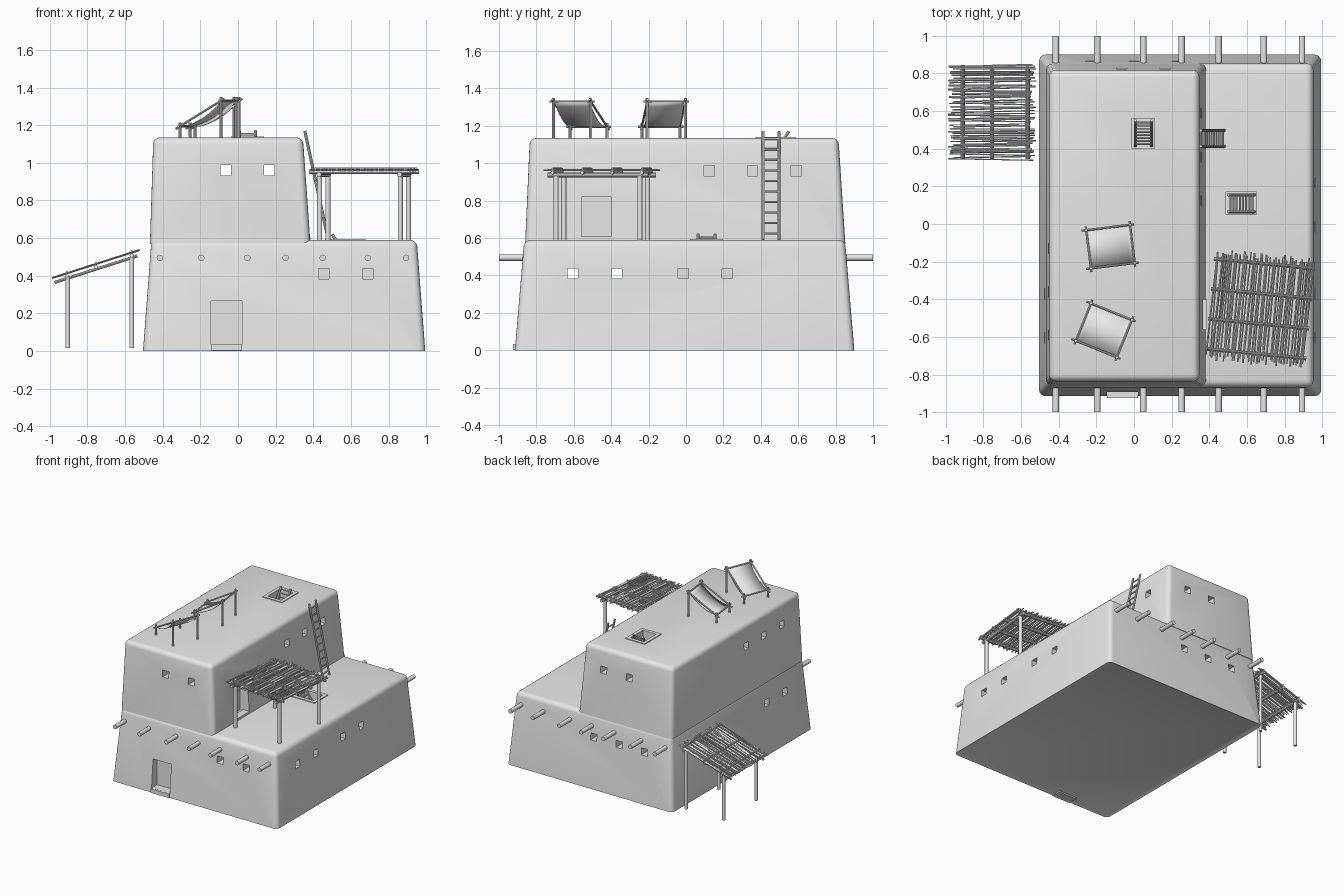
import bpy, bmesh, math, random
from mathutils import Vector, Matrix

random.seed(4)
if "Cube" in bpy.data.objects:
    bpy.data.objects.remove(bpy.data.objects["Cube"])

clay = bpy.data.materials.new("clay_grey")
clay.use_nodes = True
clay.diffuse_color = (0.8, 0.8, 0.8, 1)
clay.node_tree.nodes["Principled BSDF"].inputs["Base Color"].default_value = (0.8, 0.8, 0.8, 1)


def finish(name, bm, angle=40):
    bmesh.ops.recalc_face_normals(bm, faces=bm.faces)
    mesh = bpy.data.meshes.new(name)
    bm.to_mesh(mesh)
    bm.free()
    mesh.materials.append(clay)
    ob = bpy.data.objects.new(name, mesh)
    bpy.context.collection.objects.link(ob)
    smooth(ob, angle)
    return ob


def smooth(ob, angle=40):
    bpy.ops.object.select_all(action='DESELECT')
    ob.select_set(True)
    bpy.context.view_layer.objects.active = ob
    bpy.ops.object.shade_smooth_by_angle(angle=math.radians(angle))


def box(bm, centre, size):
    m = Matrix.Translation(centre) @ Matrix.Diagonal((*size, 1))
    bmesh.ops.create_cube(bm, size=1, matrix=m)


def rod(bm, a, b, r, sides=8):
    a, b = Vector(a), Vector(b)
    turn = (b - a).to_track_quat('Z', 'Y').to_matrix().to_4x4()
    bmesh.ops.create_cone(bm, cap_ends=True, segments=sides, radius1=r, radius2=r,
                          depth=(b - a).length, matrix=Matrix.Translation((a + b) / 2) @ turn)


def cut(ob, boxes):
    bm = bmesh.new()
    for centre, size in boxes:
        box(bm, centre, size)
    cutter = finish("cutter", bm)
    cutter.hide_render = True
    mod = ob.modifiers.new("openings", 'BOOLEAN')
    mod.operation, mod.solver, mod.object = 'DIFFERENCE', 'EXACT', cutter
    bpy.context.view_layer.objects.active = ob
    bpy.ops.object.modifier_apply(modifier=mod.name)
    bpy.data.objects.remove(cutter)
    smooth(ob)


def block(name, base, top, z0, z1, inset=False):
    """Tapered adobe storey; base and top are (x0, x1, y0, y1)."""
    bm = bmesh.new()
    bmesh.ops.create_cube(bm, size=1)
    for v in bm.verts:
        s = top if v.co.z > 0 else base
        v.co = (s[v.co.x > 0], s[2 + (v.co.y > 0)], z1 if v.co.z > 0 else z0)
    edges = [e for e in bm.edges if max(v.co.z for v in e.verts) > z0 + 0.1]
    bmesh.ops.bevel(bm, geom=edges, offset=0.035, segments=4, profile=0.5, affect='EDGES')
    if inset:
        floor = [f for f in bm.faces if f.normal.z < -0.9]
        bmesh.ops.inset_region(bm, faces=floor, thickness=0.03, depth=0)
        for v in {v for f in floor for v in f.verts}:
            v.co.z += 0.012
    return finish(name, bm)


# Storeys with window, door and hatch openings
W = 0.055
lower = block("lower_storey", (-0.505, 0.995, -0.915, 0.9), (-0.46, 0.95, -0.865, 0.85), 0, 0.59, True)
holes = [((0.25, y, 0.41), (2, W, W)) for y in (-0.605, -0.37)]
holes += [((0.96, y, 0.41), (0.2, W, W)) for y in (-0.015, 0.22)]
holes += [((x, -0.88, 0.41), (W, 0.2, W)) for x in (0.455, 0.69)]
holes += [((x, 0.87, 0.41), (W, 0.2, W)) for x in (-0.23, 0, 0.23)]
holes += [((-0.062, -0.92, 0.15), (0.165, 0.16, 0.23)), ((0.57, 0.11, 0.6), (0.16, 0.12, 0.4))]
cut(lower, holes)

upper = block("upper_storey", (-0.468, 0.385, -0.86, 0.852), (-0.45, 0.345, -0.835, 0.815), 0.57, 1.135)
holes = [((x, 0, 0.96), (W, 2, W)) for x in (-0.065, 0.167)]
holes += [((0.35, y, 0.96), (0.2, W, W)) for y in (0.125, 0.355, 0.59)]
holes += [((-0.46, y, 0.96), (0.2, W, W)) for y in (-0.13, -0.36, -0.59)]
holes += [((0.37, -0.48, 0.71), (0.14, 0.16, 0.22)), ((0.05, 0.48, 1.15), (0.12, 0.16, 0.4))]
cut(upper, holes)

# Door sills
bm = bmesh.new()
box(bm, (-0.062, -0.885, 0.018), (0.165, 0.08, 0.033))
box(bm, (0.355, -0.48, 0.598), (0.06, 0.16, 0.02))
finish("door_sills", bm)

# Raised rims round the roof hatches
bm = bmesh.new()
for cx, cy, z, hx, hy in ((0.05, 0.48, 1.135, 0.06, 0.08), (0.57, 0.11, 0.59, 0.08, 0.06)):
    for s in (-1, 1):
        box(bm, (cx + s * (hx + 0.014), cy, z), (0.028, 2 * hy + 0.056, 0.012))
        box(bm, (cx, cy + s * (hy + 0.014), z), (2 * hx, 0.028, 0.012))
finish("hatch_rims", bm)

# Roof beam ends
bm = bmesh.new()
for x in (-0.415, -0.195, 0.05, 0.253, 0.45, 0.69, 0.893):
    for s in (-1, 1):
        rod(bm, (x, s * 0.8, 0.495), (x, s, 0.495), 0.017, 12)
finish("roof_beams", bm)


def ladder(name, foot, head, half, rungs):
    """half is the vector from the middle line to one rail."""
    bm = bmesh.new()
    foot, head, half = Vector(foot), Vector(head), Vector(half)
    for s in (-1, 1):
        rod(bm, foot + s * half, head + s * half, 0.008)
    for i in range(rungs):
        p = foot.lerp(head, (i + 0.6) / (rungs + 0.3))
        rod(bm, p - half * 1.1, p + half * 1.1, 0.006, 6)
    finish(name, bm)


ladder("wall_ladder", (0.48, 0.455, 0.59), (0.355, 0.455, 1.17), (0, 0.042, 0), 10)
ladder("upper_hatch_ladder", (0.05, 0.415, 0.96), (0.05, 0.55, 1.17), (0.043, 0, 0), 8)
ladder("lower_hatch_ladder", (0.64, 0.11, 0.41), (0.5, 0.11, 0.62), (0, 0.045, 0), 8)


def sticks(bm, place, length, width, count, z):
    """Irregular thin sticks lying along local x, spread over local y."""
    for i in range(count):
        y = width * (i / (count - 1) - 0.5) + random.uniform(-0.004, 0.004)
        a, b = (length / 2 - random.uniform(0, 0.035) for _ in range(2))
        tilt = random.uniform(-0.006, 0.006)
        rod(bm, place((-a, y - tilt, z)), place((b, y + tilt, z)), random.uniform(0.003, 0.006), 5)


# Lean-to canopy beside the building
def lean(p):
    x, y, z = p
    return (-0.755 + x, 0.595 + y, 0.455 + z + 0.32 * x)


bm = bmesh.new()
for x in (-0.15, 0.19):
    for y in (-0.21, 0.21):
        foot = Vector(lean((x, y, -0.02)))
        rod(bm, (foot.x, foot.y, 0.015), foot, 0.013, 10)
for x in (-0.155, 0.0, 0.19):
    rod(bm, lean((x, -0.25, -0.008)), lean((x, 0.25, -0.008)), 0.011)
for y in (-0.21, 0.21):
    rod(bm, lean((-0.22, y, -0.02)), lean((0.22, y, -0.02)), 0.008)
sticks(bm, lean, 0.47, 0.5, 44, 0.007)
for x in (-0.155, 0.0, 0.19):
    rod(bm, lean((x, -0.25, 0.015)), lean((x, 0.25, 0.015)), 0.006, 6)
finish("lean_to_canopy", bm)

# Canopy on the terrace; local x of the sticks runs front to back
spin = Matrix.Translation((0.67, -0.45, 0)) @ Matrix.Rotation(math.radians(-5.5), 4, 'Z')


def terrace(p):
    return spin @ Vector((-p[1], p[0], p[2]))


bm = bmesh.new()
for s in (-1, 1):
    for t in (-1, 1):
        rod(bm, spin @ Vector((s * 0.215, t * 0.225, 0.58)), spin @ Vector((s * 0.215, t * 0.225, 0.93)), 0.014, 10)
    rod(bm, spin @ Vector((s * 0.215, -0.27, 0.937)), spin @ Vector((s * 0.215, 0.27, 0.937)), 0.013)
for i in range(4):
    y = -0.24 + i * 0.16
    rod(bm, spin @ Vector((-0.27, y, 0.95)), spin @ Vector((0.27, y, 0.95)), 0.01)
    rod(bm, spin @ Vector((-0.26, y, 0.97)), spin @ Vector((0.26, y, 0.97)), 0.006, 6)
sticks(bm, terrace, 0.6, 0.51, 38, 0.962)
finish("terrace_canopy", bm)


def awning(name, cx, cy, turn, w, d):
    """Sagging cloth on poles, low on the -x side and high on the +x side."""
    m = Matrix.Translation((cx, cy, 0)) @ Matrix.Rotation(math.radians(turn), 4, 'Z')
    height = lambda x: 1.262 + 0.135 * x / w
    at = lambda x, y, z: m @ Vector((x, y, z))
    bm = bmesh.new()
    for x, r in ((-w / 2, 0.02), (w / 2, 0.02)):
        rod(bm, at(x, -d / 2 - r, height(x)), at(x, d / 2 + r, height(x)), 0.006)
        for s in (-1, 1):
            rod(bm, at(x, s * d / 2, 1.12), at(x, s * d / 2, height(x) + 0.02), 0.008)
    for s in (-1, 1):
        y = s * d / 2
        rod(bm, at(-w * 0.6, y, height(-w * 0.6)), at(w * 0.58, y, height(w * 0.58)), 0.006)
    finish(name + "_poles", bm)
    bm = bmesh.new()
    bmesh.ops.create_grid(bm, x_segments=10, y_segments=2, size=0.5)
    for v in bm.verts:
        x, y = v.co.x * w, v.co.y * d * 0.94
        v.co = at(x, y, height(x) - 0.03 * (1 - (2 * x / w) ** 2))
    cloth = finish(name + "_cloth", bm)
    cloth.modifiers.new("thickness", 'SOLIDIFY').thickness = 0.004


awning("rear_awning", -0.125, -0.12, 7, 0.235, 0.205)
awning("front_awning", -0.16, -0.565, -22, 0.235, 0.215)
